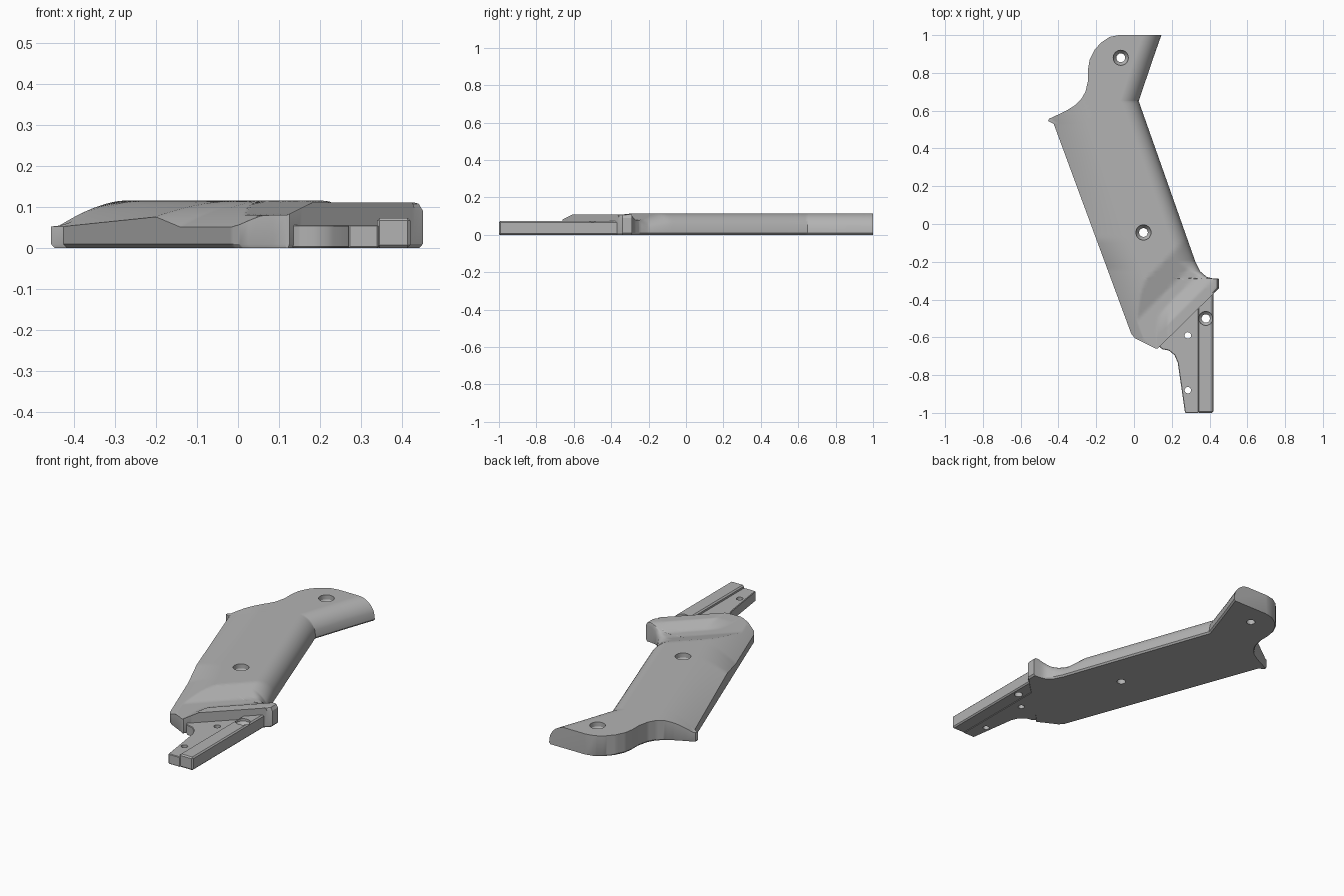
import bpy, bmesh, math

if "Cube" in bpy.data.objects:
    bpy.data.objects.remove(bpy.data.objects["Cube"], do_unlink=True)

grey = bpy.data.materials.new("plain_grey")
grey.use_nodes = True
grey.diffuse_color = (0.45, 0.45, 0.45, 1)
grey.node_tree.nodes["Principled BSDF"].inputs["Base Color"].default_value = grey.diffuse_color

# Outline of the grip: (y, x) down each side
LEFT = [(1, -.08), (.99, -.13), (.96, -.175), (.92, -.21), (.87, -.235), (.82, -.243),
        (.76, -.243), (.7, -.257), (.66, -.28), (.63, -.31), (.605, -.35), (.58, -.4),
        (.557, -.45), (.545, -.455), (.53, -.425), (-.58, -.015), (-.605, .005), (-.66, .115)]
RIGHT = [(1, .145), (.85, .092), (.65, .025), (-.2, .325), (-.25, .35), (-.28, .385),
         (-.287, .41), (-.29, .45), (-.34, .45), (-.365, .425), (-.66, .125)]
RIM = [(.05, .11), (.12, .08), (.18, .08), (.3, .115)]        # height by distance from rim
WALL = [(.53, .052), (-.08, .075), (-.24, .05)]               # left wall height by y
TOP = .115


def interp(points, v):
    pts = sorted(points)
    if v <= pts[0][0]:
        return pts[0][1]
    for (a, fa), (b, fb) in zip(pts, pts[1:]):
        if v <= b:
            return fa + (fb - fa) * (v - a) / (b - a)
    return pts[-1][1]


def clamp(v):
    return max(0.0, min(1.0, v))


def height(x, y, right):
    # gentle crown rising from the left wall
    d = clamp((x - (-.425 - .368 * (y - .53))) / .2)
    wall = interp(WALL, y)
    z = wall + (TOP - wall) * (1 - (1 - d) ** 1.8)
    # scoop and raised rim beside the tang
    s = .707 * (y - x + .78)
    scoop = interp(RIM, s)
    if s < .12:
        scoop = .08 + (scoop - .08) * clamp((x - .12) / .06)
        z = max(z, scoop) if x > .2 else z
    z = min(z, scoop)
    # rounded right edge, tighter on the flange
    if y > -.36:
        blend = clamp((y + .29) / .09)
        width, drop = .02 + .08 * blend, .02 + .08 * blend
        d = clamp((right - x) / width)
        z -= drop * (z / TOP) * (1 - math.sqrt(1 - (1 - d) ** 2))
    return max(z, .012)


def new_object(name, bm):
    bmesh.ops.recalc_face_normals(bm, faces=bm.faces[:])
    mesh = bpy.data.meshes.new(name)
    bm.to_mesh(mesh)
    bm.free()
    mesh.materials.append(grey)
    obj = bpy.data.objects.new(name, mesh)
    bpy.context.collection.objects.link(obj)
    return obj


def loft_grip(columns=56, rows=110):
    bm = bmesh.new()
    ys = {round(1 - 1.66 * i / rows, 3) for i in range(rows + 1)}
    ys |= {p[0] for p in LEFT + RIGHT}
    rings = []
    for y in sorted(ys, reverse=True):
        l, r = interp(LEFT, y), interp(RIGHT, y)
        c = min(.008, (r - l) / 4)
        ring = [(l + c, y, 0), (l, y, .009)]
        for i in range(columns + 1):
            x = l + (r - l) * i / columns
            ring.append((x, y, height(x, y, r)))
        ring += [(r, y, .009), (r - c, y, 0)]
        rings.append([bm.verts.new(p) for p in ring])
    for a, b in zip(rings, rings[1:]):
        for i in range(len(a)):
            j = (i + 1) % len(a)
            bm.faces.new((a[i], a[j], b[j], b[i]))
    bm.faces.new(rings[0])
    bm.faces.new(rings[-1])
    return new_object("grip_panel", bm)


def prism(name, outline, top, bevel):
    bm = bmesh.new()
    face = bm.faces.new([bm.verts.new((x, y, 0)) for x, y in outline])
    ext = bmesh.ops.extrude_face_region(bm, geom=[face])["geom"]
    for v in ext:
        if isinstance(v, bmesh.types.BMVert):
            v.co.z = top
    obj = new_object(name, bm)
    mod = obj.modifiers.new("edge_bevel", "BEVEL")
    mod.width, mod.segments = bevel, 1
    return obj


def hole_cutter(x, y, profile, sides=32):
    bm = bmesh.new()
    rings = [[bm.verts.new((x + r * math.cos(math.tau * i / sides),
                            y + r * math.sin(math.tau * i / sides), z))
              for i in range(sides)] for r, z in profile]
    for a, b in zip(rings, rings[1:]):
        for i in range(sides):
            j = (i + 1) % sides
            bm.faces.new((a[i], a[j], b[j], b[i]))
    bm.faces.new(rings[0])
    bm.faces.new(rings[-1])
    return new_object("hole_cutter", bm)


def finish(obj, cutters):
    for cutter in cutters:
        mod = obj.modifiers.new("hole", "BOOLEAN")
        mod.operation, mod.solver, mod.object = "DIFFERENCE", "EXACT", cutter
    bpy.ops.object.select_all(action="DESELECT")
    obj.select_set(True)
    bpy.context.view_layer.objects.active = obj
    for mod in list(obj.modifiers):
        bpy.ops.object.modifier_apply(modifier=mod.name)
    bpy.ops.object.shade_smooth_by_angle(angle=math.radians(30))
    for cutter in cutters:
        bpy.data.objects.remove(cutter, do_unlink=True)


# Main grip with two countersunk screw holes
SCREW = [(.023, -.1), (.023, .065), (.04, .09), (.04, .3)]
grip = loft_grip()
finish(grip, [hole_cutter(-.07, .88, SCREW), hole_cutter(.05, -.045, SCREW)])

# Tang: low plate with pin holes and a higher rail with a screw hole
PIN = [(.017, -.1), (.017, .3)]
RAIL_SCREW = [(.022, -.1), (.022, .045), (.037, .06), (.037, .3)]
plate = prism("tang_plate", [(.27, -1), (.342, -1), (.342, -.43), (.13, -.645), (.15, -.663),
                             (.185, -.67), (.215, -.695), (.232, -.735)], .056, .003)
finish(plate, [hole_cutter(.285, -.59, PIN), hole_cutter(.285, -.88, PIN),
               hole_cutter(.38, -.5, RAIL_SCREW)])
rail = prism("tang_rail", [(.338, -1), (.42, -1), (.42, -.355), (.338, -.435)], .073, .007)
finish(rail, [hole_cutter(.38, -.5, RAIL_SCREW)])
